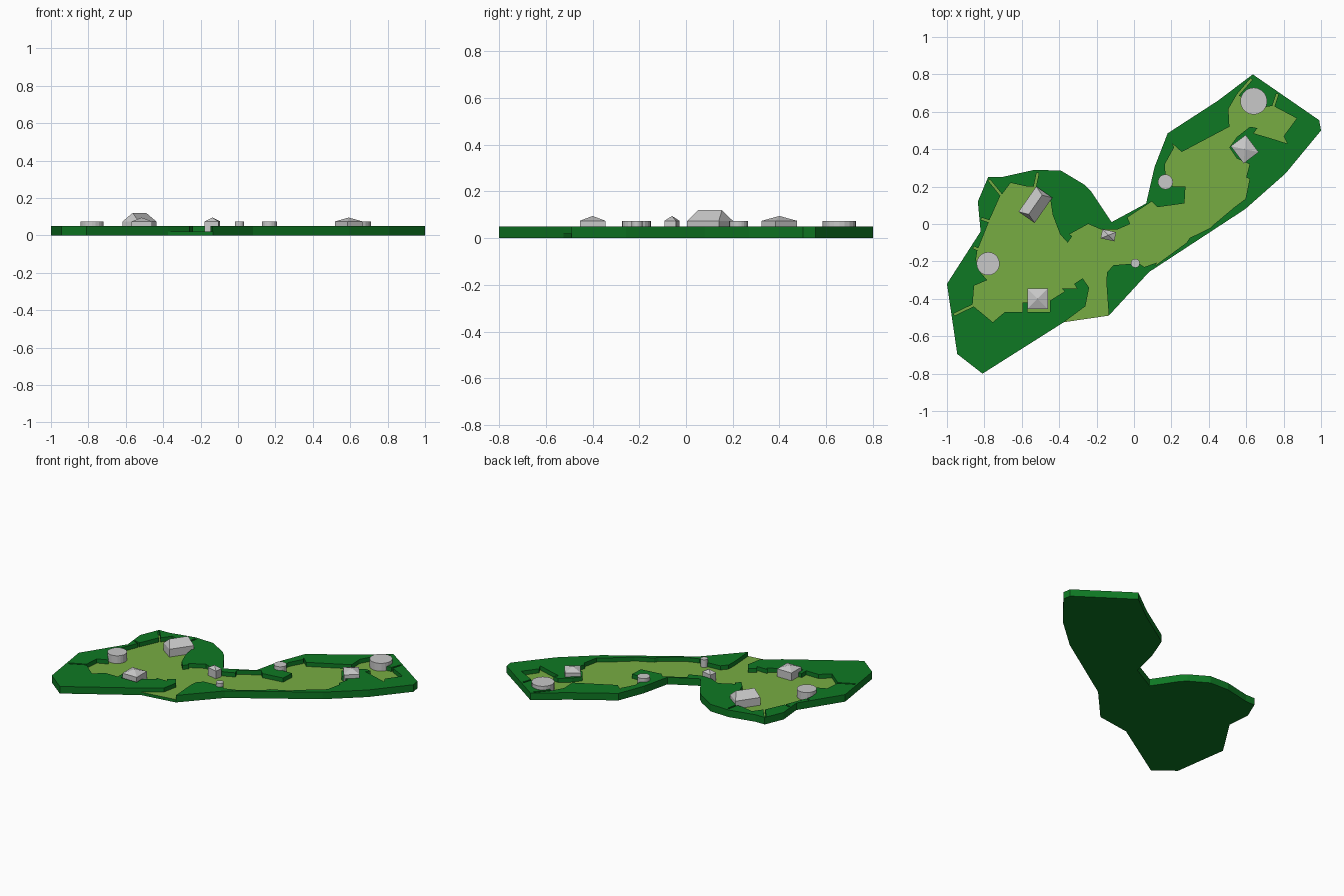
import bpy, bmesh, math
from mathutils import Vector, Matrix

if "Cube" in bpy.data.objects:
    bpy.data.objects.remove(bpy.data.objects["Cube"])

FLOOR, RIM, WALL = 0.02, 0.049, 0.074


def material(name, colour):
    m = bpy.data.materials.new(name)
    m.diffuse_color = (*colour, 1)
    m.use_nodes = True
    m.node_tree.nodes["Principled BSDF"].inputs["Base Color"].default_value = m.diffuse_color
    return m


dark_green = material("dark green", (0.0045, 0.19, 0.017))
light_green = material("light green", (0.185, 0.415, 0.055))
grey = material("light grey", (0.58, 0.58, 0.58))


def finish(name, bm, *mats):
    bmesh.ops.recalc_face_normals(bm, faces=bm.faces)
    me = bpy.data.meshes.new(name)
    bm.to_mesh(me)
    bm.free()
    for m in mats:
        me.materials.append(m)
    ob = bpy.data.objects.new(name, me)
    bpy.context.collection.objects.link(ob)
    return ob


def slab(name, points, z0, z1, side_mat, top_mat=None):
    """Extrude a flat outline; the upward face may take a second colour."""
    bm = bmesh.new()
    face = bm.faces.new([bm.verts.new((x, y, z0)) for x, y in points])
    up = bmesh.ops.extrude_face_region(bm, geom=[face], use_keep_orig=True)
    for v in up["geom"]:
        if isinstance(v, bmesh.types.BMVert):
            v.co.z = z1
    if top_mat:
        for f in bm.faces:
            f.material_index = int(all(v.co.z > z1 - 1e-5 for v in f.verts))
    bmesh.ops.triangulate(bm, faces=[f for f in bm.faces if len(f.verts) > 4])
    return finish(name, bm, *([side_mat, top_mat] if top_mat else [side_mat]))


# Outer outline, clockwise from one side of the southern opening to the other
outer = [(-.375, -.525), (-.81, -.80), (-.945, -.695), (-1, -.32), (-.82, -.04),
         (-.835, .12), (-.78, .25), (-.71, .25), (-.53, .29), (-.39, .285),
         (-.265, .21), (-.23, .175), (-.12, .01), (.065, .11), (.11, .305),
         (.18, .485), (.45, .66), (.635, .80), (.99, .555), (1, .50),
         (.81, .27), (.595, .08), (.08, -.257), (-.135, -.49)]

# Inner edge of the raised rim; four values mean a slit running out to a tip
inner_east = [(-.147, -.32), (-.145, -.26), (-.11, -.22), (.024, -.21), (.056, -.23),
              (.125, -.205), (.11, -.225), (.281, -.10), (.297, -.075), (.41, -.02),
              (.43, .0), (.537, .09), (.596, .134), (.618, .24), (.60, .25),
              (.618, .32), (.55, .35), (.51, .41), (.55, .465), (.62, .52),
              (.66, .513), (.64, .485), (.725, .46), (.82, .43), (.80, .47),
              (.87, .565), (.745, .63, .767, .695), (.70, .625), (.66, .66),
              (.62, .66), (.555, .69, .628, .775), (.505, .615), (.51, .52),
              (.255, .385), (.205, .43), (.215, .41), (.165, .32), (.17, .235),
              (.21, .20), (.275, .20), (.27, .11), (.125, .09), (.095, .12)]
inner_west = [(-.035, .035), (-.02, 0), (-.09, -.03), (-.175, -.03), (-.245, 0),
              (-.345, -.055), (-.33, -.065), (-.355, -.10), (-.395, -.055),
              (-.435, .05), (-.45, .15), (-.53, .20, -.515, .272), (-.57, .20),
              (-.66, .22), (-.71, .155, -.775, .235), (-.775, .015, -.815, .028),
              (-.835, -.135, -.858, -.125), (-.845, -.19), (-.82, -.26),
              (-.785, -.30), (-.855, -.33), (-.86, -.435, -.962, -.485),
              (-.755, -.525), (-.69, -.47), (-.595, -.47), (-.595, -.42),
              (-.57, -.42), (-.57, -.47), (-.45, -.47), (-.45, -.41), (-.37, -.36),
              (-.385, -.345), (-.305, -.345), (-.32, -.32), (-.275, -.29),
              (-.24, -.34), (-.26, -.44)]


def with_slits(points, w=0.006):
    out = []
    for p in points:
        a = Vector(p[:2])
        if len(p) == 2:
            out.append(a)
        else:
            b = Vector(p[2:])
            d = (b - a).normalized()
            s = Vector((-d.y, d.x)) * w
            out += [a - s, b - s, b + s, a + s]
    return out


# Ground: low floor plus raised rim
slab("valley_floor", outer, 0, FLOOR, dark_green, light_green)
slab("raised_rim", outer + with_slits(inner_east + inner_west), FLOOR, RIM, dark_green)


# Round flat-topped buildings
def round_building(name, x, y, r, sides=20):
    bm = bmesh.new()
    h = WALL - FLOOR
    bmesh.ops.create_cone(bm, cap_ends=True, segments=sides, radius1=r, radius2=r,
                          depth=h, matrix=Matrix.Translation((x, y, FLOOR + h / 2)))
    finish(name, bm, grey)


for i, (x, y, r) in enumerate([(-.78, -.212, .062), (.64, .657, .072),
                               (.168, .225, .04), (.007, -.21, .024)]):
    round_building(f"round_building_{i + 1}", x, y, r)


# Rectangular buildings with a pointed or ridged roof
def roofed_building(name, x, y, length, width, degrees, top, ridge=0):
    bm = bmesh.new()
    corners = [(-1, -1), (1, -1), (1, 1), (-1, 1)]
    low, high = ([bm.verts.new((sx * length / 2, sy * width / 2, z)) for sx, sy in corners]
                 for z in (FLOOR, WALL))
    left = bm.verts.new((-ridge / 2, 0, top))
    right = bm.verts.new((ridge / 2, 0, top)) if ridge else left
    bm.faces.new(low)
    for i in range(4):
        bm.faces.new((low[i], low[i - 1], high[i - 1], high[i]))
    bm.faces.new((high[1], high[2], right))
    bm.faces.new((high[3], high[0], left))
    for a, b, p, q in ((0, 1, right, left), (2, 3, left, right)):
        bm.faces.new((high[a], high[b], p, q) if ridge else (high[a], high[b], p))
    bm.transform(Matrix.Translation((x, y, 0)) @ Matrix.Rotation(math.radians(degrees), 4, 'Z'))
    finish(name, bm, grey)


roofed_building("square_house", -.515, -.40, .11, .11, 0, .095)
roofed_building("gate_house", -.137, -.06, .075, .05, -12, .095)
roofed_building("tilted_house", .592, .40, .10, .115, 37, .095)
roofed_building("great_hall", -.527, .103, .165, .105, 55, .12, ridge=.125)
